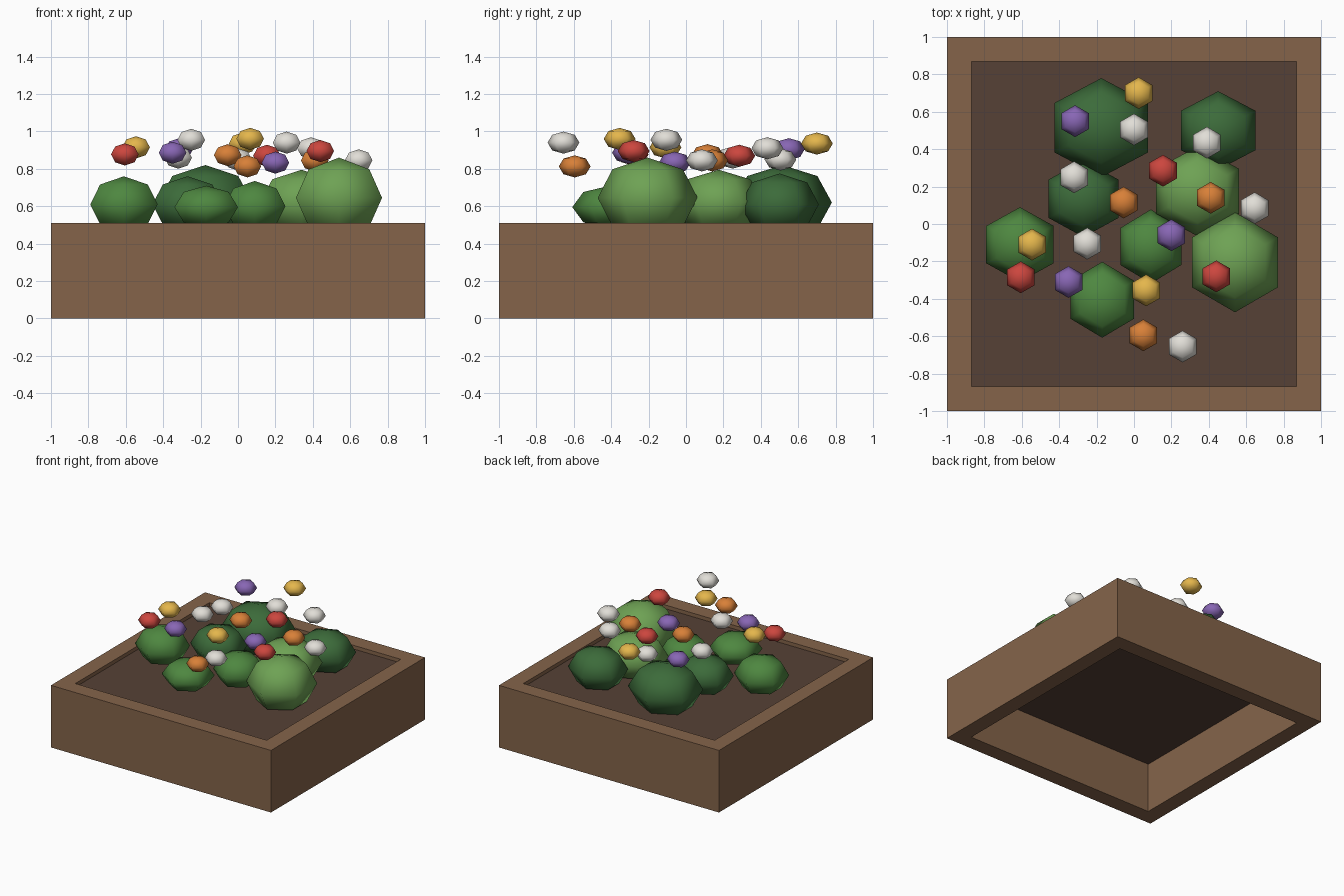
import bpy, bmesh
from math import sin, cos, pi

if "Cube" in bpy.data.objects:
    bpy.data.objects.remove(bpy.data.objects["Cube"])


def material(name, rgb):
    lin = [((c / 255 + 0.055) / 1.055) ** 2.4 for c in rgb]
    m = bpy.data.materials.new(name)
    m.diffuse_color = (*lin, 1)
    m.use_nodes = True
    m.node_tree.nodes["Principled BSDF"].inputs["Base Color"].default_value = m.diffuse_color
    return m


WOOD = material("wood", (133, 100, 74))
SOIL = material("soil", (86, 65, 54))
DARK = material("dark_leaf", (60, 107, 58))
MID = material("mid_leaf", (78, 135, 64))
LIGHT = material("light_leaf", (110, 162, 84))
WHITE = material("white_petal", (225, 222, 215))
YELLOW = material("yellow_petal", (228, 182, 76))
RED = material("red_petal", (204, 70, 62))
ORANGE = material("orange_petal", (216, 128, 56))
PURPLE = material("purple_petal", (136, 102, 180))


def finish(name, bm, mat, loc, smooth=False):
    bmesh.ops.recalc_face_normals(bm, faces=bm.faces)
    for f in bm.faces:
        f.smooth = smooth
    me = bpy.data.meshes.new(name)
    bm.to_mesh(me)
    bm.free()
    me.materials.append(mat)
    ob = bpy.data.objects.new(name, me)
    ob.location = loc
    bpy.context.collection.objects.link(ob)


def box(name, size, loc, mat):
    bm = bmesh.new()
    bmesh.ops.create_cube(bm, size=1)
    bmesh.ops.scale(bm, vec=size, verts=bm.verts)
    finish(name, bm, mat, loc)


def hex_blob(name, loc, radii, mat):
    """Six-sided, four-tier sphere with corners pointing along y."""
    bm = bmesh.new()
    rx, ry, rz = radii
    top, bottom = bm.verts.new((0, 0, rz)), bm.verts.new((0, 0, -rz))
    rings = []
    for k in (1, 2, 3):
        s, c = sin(k * pi / 4), cos(k * pi / 4)
        rings.append([bm.verts.new((rx * s * sin(i * pi / 3), ry * s * cos(i * pi / 3), rz * c))
                      for i in range(6)])
    for i in range(6):
        j = (i + 1) % 6
        bm.faces.new((top, rings[0][i], rings[0][j]))
        bm.faces.new((bottom, rings[2][j], rings[2][i]))
        for a, b in zip(rings, rings[1:]):
            bm.faces.new((a[i], b[i], b[j], a[j]))
    finish(name, bm, mat, loc, smooth=True)


# Planter walls, open underneath
H, T = 0.51, 0.13
for side, s in (("front", -1), ("back", 1)):
    box(side + "_wall", (2, T, H), (0, s * (1 - T / 2), H / 2), WOOD)
for side, s in (("left", -1), ("right", 1)):
    box(side + "_wall", (T, 2 - 2 * T, H), (s * (1 - T / 2), 0, H / 2), WOOD)

# Soil slab just below the rim
box("soil", (2 - 2 * T, 2 - 2 * T, 0.07), (0, 0, 0.445), SOIL)

# Bushes: centre, half width in x, half depth in y, top height
bushes = [
    (-0.61, -0.11, 0.61, 0.18, 0.20, 0.76, MID),
    (-0.175, 0.515, 0.62, 0.25, 0.265, 0.82, DARK),
    (0.45, 0.50, 0.61, 0.20, 0.21, 0.775, DARK),
    (0.34, 0.175, 0.62, 0.222, 0.24, 0.795, LIGHT),
    (0.54, -0.205, 0.645, 0.23, 0.267, 0.86, LIGHT),
    (-0.27, 0.135, 0.61, 0.187, 0.205, 0.76, DARK),
    (0.09, -0.12, 0.60, 0.163, 0.198, 0.735, MID),
    (-0.17, -0.405, 0.595, 0.17, 0.203, 0.71, MID),
]
for n, (x, y, z, hw, hd, top, mat) in enumerate(bushes, 1):
    hex_blob(f"bush_{n}", (x, y, z), (hw / cos(pi / 6), hd, top - z), mat)

# Flower heads floating over the bushes
flowers = {
    WHITE: [(0, 0.505, 0.85), (0.39, 0.435, 0.91), (-0.32, 0.25, 0.86),
            (-0.25, -0.105, 0.955), (0.645, 0.085, 0.845), (0.26, -0.655, 0.94)],
    YELLOW: [(0.025, 0.70, 0.935), (-0.545, -0.11, 0.915), (0.065, -0.355, 0.96)],
    RED: [(0.155, 0.285, 0.87), (-0.605, -0.285, 0.877), (0.44, -0.28, 0.895)],
    ORANGE: [(-0.055, 0.115, 0.873), (0.41, 0.14, 0.845), (0.05, -0.595, 0.813)],
    PURPLE: [(-0.315, 0.55, 0.905), (0.20, -0.06, 0.833), (-0.35, -0.31, 0.886)],
}
for mat, spots in flowers.items():
    for n, loc in enumerate(spots, 1):
        hex_blob(f"{mat.name.split('_')[0]}_flower_{n}", loc, (0.085, 0.085, 0.059), mat)
